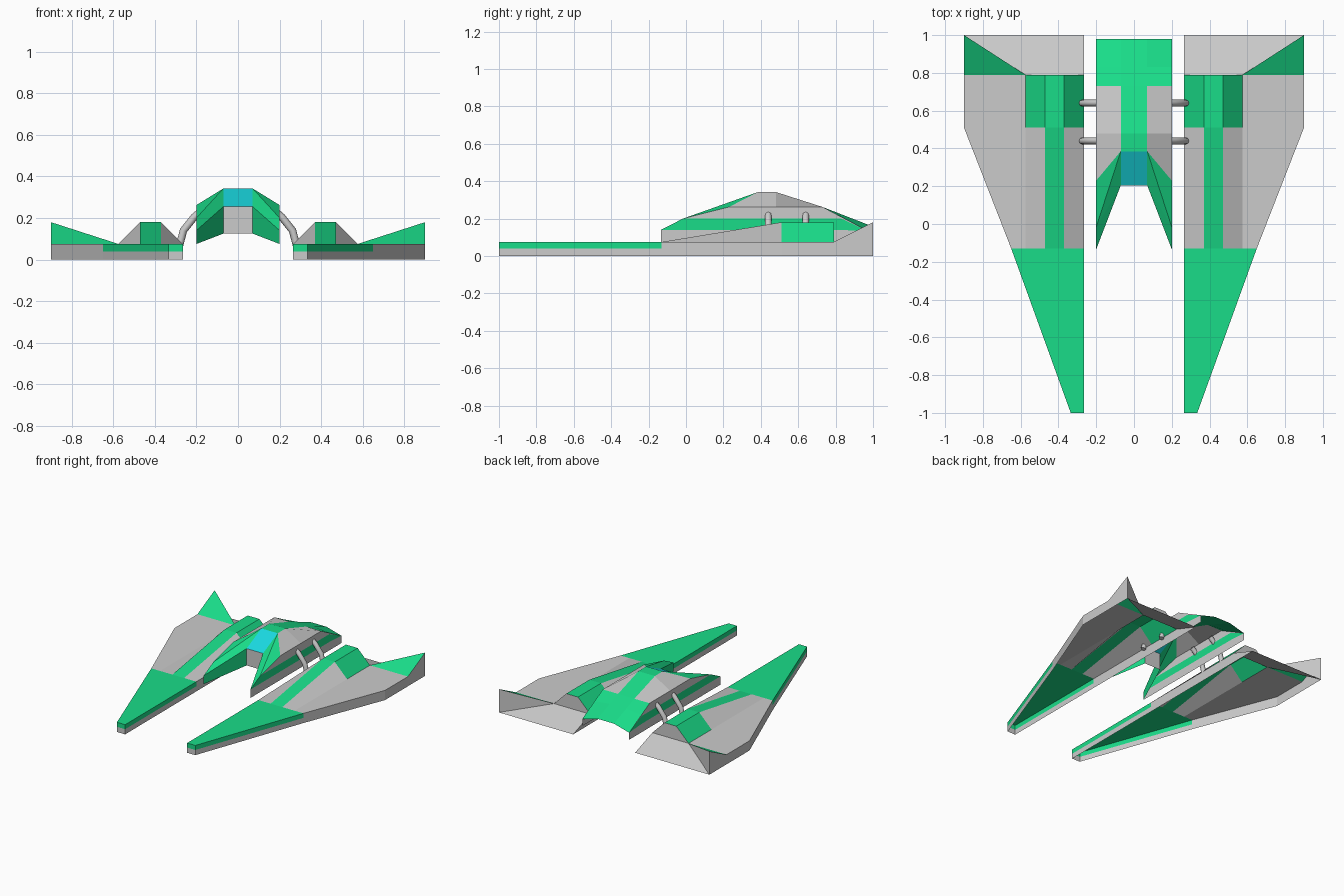
import bpy, bmesh

if "Cube" in bpy.data.objects:
    bpy.data.objects.remove(bpy.data.objects["Cube"])

def material(name, rgb):
    m = bpy.data.materials.new(name)
    m.diffuse_color = (*rgb, 1)
    m.use_nodes = True
    m.node_tree.nodes["Principled BSDF"].inputs["Base Color"].default_value = m.diffuse_color
    return m

GREEN = material("green_paint", (0.01, 0.72, 0.25))
CYAN = material("cyan_glass", (0.01, 0.70, 0.76))

def loft(bm, rows, green):
    """Skin consecutive rows; green[i] lists the painted strips of section i."""
    vs = [[bm.verts.new(p) for p in r] for r in rows]
    for i in range(len(vs) - 1):
        for j in range(len(vs[i]) - 1):
            f = bm.faces.new((vs[i][j], vs[i + 1][j], vs[i + 1][j + 1], vs[i][j + 1]))
            f.material_index = 1 if j in green[i] else 0

def face(bm, pts, mat=0):
    bm.faces.new([bm.verts.new(p) for p in pts]).material_index = mat

def finish(bm, name):
    bmesh.ops.remove_doubles(bm, verts=bm.verts, dist=0.0005)
    bmesh.ops.recalc_face_normals(bm, faces=bm.faces)
    me = bpy.data.meshes.new(name)
    bm.to_mesh(me)
    bm.free()
    for m in (None, GREEN, CYAN):
        me.materials.append(m)
    ob = bpy.data.objects.new(name, me)
    bpy.context.collection.objects.link(ob)
    ob.modifiers.new("mirror", 'MIRROR').use_clip = True
    return ob

# Wings: open-bottomed shell with a raised ridge, swept outline and rear fin
H, IN = 0.075, 0.265

def wing_row(y, out, ridge, xs=(0.37, 0.47, 0.575)):
    a, b, c = xs
    pts = [(IN, 0), (IN, 0.04), (IN, H), (a, ridge), (b, ridge), (c, H),
           (out, H), (out, 0.04), (out, 0)]
    return [(x, y, z) for x, z in pts]

bm = bmesh.new()
rows = [wing_row(-1, 0.335, H, (0.284, 0.303, 0.322)),
        wing_row(-0.13, 0.65, H),
        wing_row(0.51, 0.9, 0.18),
        wing_row(0.79, 0.9, 0.18)]
loft(bm, rows, [range(1, 7), [3], [2, 3, 4]])
tip, end = rows[0], rows[-1]
face(bm, [tip[0], tip[1], tip[7], tip[8]])           # tip, lower
face(bm, tip[1:8], 1)                                # tip, painted
face(bm, end[2:6])                                   # ridge end
low, high = (0.9, 1, 0), (0.9, 1, 0.18)
face(bm, [end[2], end[5], low, (IN, 1, 0)])          # sloping tail panel
face(bm, [end[0], end[1], end[2], (IN, 1, 0)])       # inner tail side
face(bm, [end[5], end[6], high], 1)                  # fin front
face(bm, [end[5], high, low])                        # fin back
face(bm, [end[6], end[7], end[8], low, high])        # fin outer side
finish(bm, "wings")

# Fuselage: open-bottomed hull
W, T = 0.2, 0.07

def hull_row(y, top, side, ys=None, mid=0.2, lo=0.14):
    ys = y if ys is None else ys
    return [(0, y, top), (T, y, top), (W, ys, side), (W, ys, mid),
            (W, ys, lo), (W, ys, 0.075)]

bm = bmesh.new()
rows = [hull_row(0.385, 0.342, 0.262, 0.23),
        hull_row(0.48, 0.342, 0.262),
        hull_row(0.73, 0.262, 0.262),
        hull_row(0.83, 0.223, 0.209),
        hull_row(0.98, 0.165, 0.13, mid=0.13, lo=0.13)]
loft(bm, rows, [[0, 3], [0, 3], [0, 1, 3], [0, 1, 3]])

# Forward prongs and cockpit
_, roof, s0, s1, s2, s3 = rows[0]
k0, k1, k2 = (W, -0.016, 0.2), (W, -0.016, 0.14), (W, -0.016, 0.075)
n0, n1 = (W, -0.134, 0.14), (W, -0.134, 0.075)
c0, c1 = (T, 0.205, 0.255), (T, 0.205, 0.125)
face(bm, [k0, s0, s1])
face(bm, [k0, s1, s2, k1], 1)
face(bm, [k1, s2, s3, k2])
face(bm, [n0, k0, k1], 1)
face(bm, [n0, k1, k2, n1])
face(bm, [k0, s0, roof], 1)
face(bm, [k0, roof, c0], 1)
face(bm, [n0, k0, c0], 1)
face(bm, [n0, c0, c1, n1], 1)
face(bm, [c0, (0, *c0[1:]), (0, *c1[1:]), c1])
face(bm, [c0, roof, rows[0][0], (0, *c0[1:])], 2)    # windshield
finish(bm, "fuselage")

# Bent struts joining hull and wings
for side, label in ((1, "right"), (-1, "left")):
    for y, pos in ((0.44, "front"), (0.64, "rear")):
        cu = bpy.data.curves.new(f"{label}_{pos}_strut", 'CURVE')
        cu.dimensions = '3D'
        cu.bevel_depth = 0.018
        cu.bevel_resolution = 2
        cu.use_fill_caps = True
        path = [(0.17, 0.238), (0.21, 0.205), (0.262, 0.14), (0.283, 0.06)]
        sp = cu.splines.new('POLY')
        sp.points.add(len(path) - 1)
        for p, (x, z) in zip(sp.points, path):
            p.co = (side * x, y, z, 1)
        sp.use_smooth = True
        bpy.context.collection.objects.link(bpy.data.objects.new(cu.name, cu))
